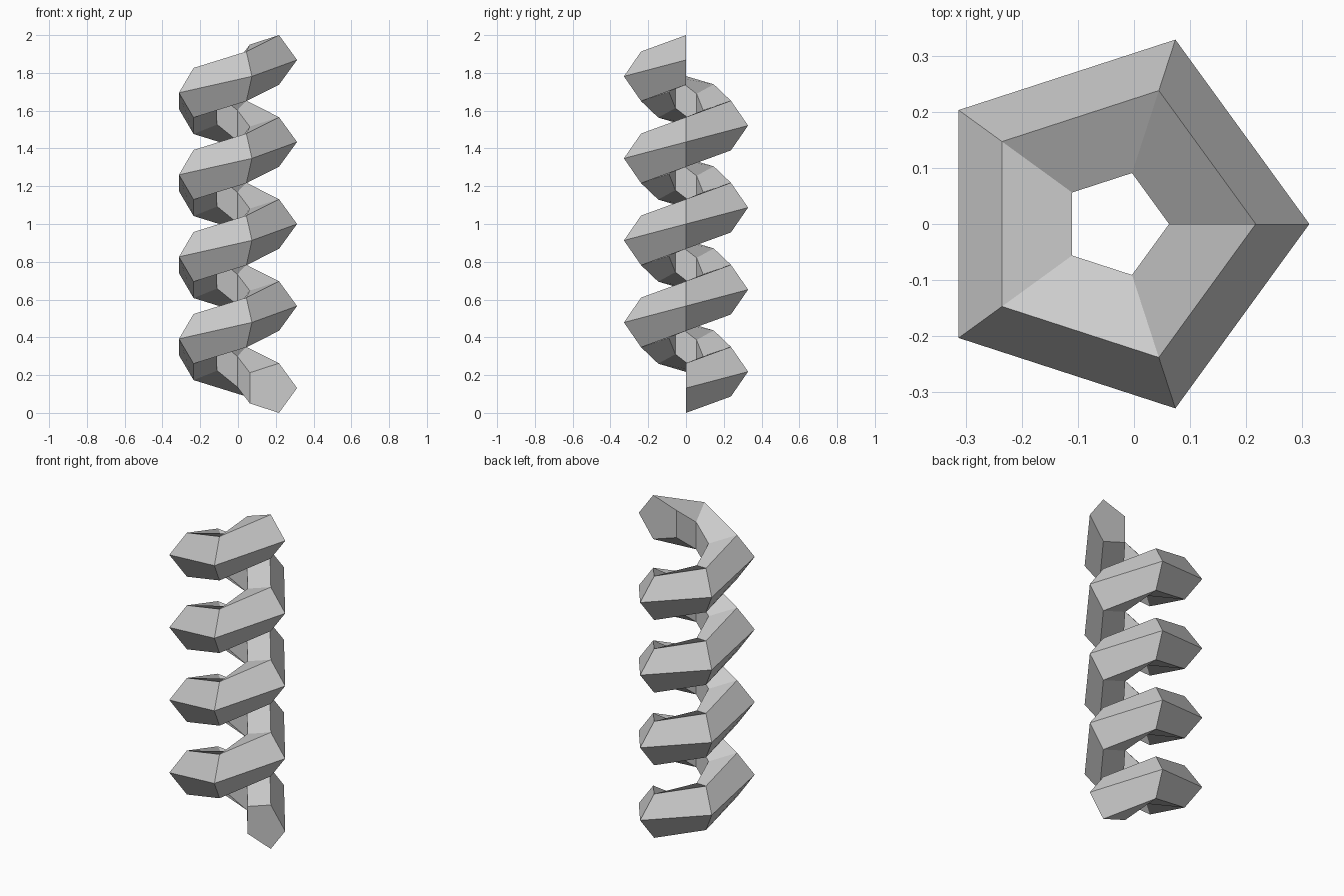
import bpy, bmesh
from math import sin, cos, tau

if "Cube" in bpy.data.objects:
    bpy.data.objects.remove(bpy.data.objects["Cube"])

SIDES, STEPS, TURNS = 5, 5, 4
TUBE_R = 0.1382           # radius of the pentagonal section
COIL_R = 0.2073           # radius of the coil centre line
AXIS_X = -0.033           # coil axis, so the bounds centre on x = 0
HALF_H = TUBE_R * sin(tau / 5)
RISE = 2 - 2 * HALF_H

bm = bmesh.new()
rings = []
count = STEPS * TURNS
# pentagonal section swept up a five-sided helix
for i in range(count + 1):
    a = tau * i / STEPS
    z = HALF_H + RISE * i / count
    ring = []
    for k in range(SIDES):
        t = tau * k / SIDES
        r = COIL_R + TUBE_R * cos(t)
        ring.append(bm.verts.new((AXIS_X + r * cos(a), r * sin(a), z + TUBE_R * sin(t))))
    rings.append(ring)

for lower, upper in zip(rings, rings[1:]):
    for k in range(SIDES):
        n = (k + 1) % SIDES
        bm.faces.new((lower[k], lower[n], upper[n], upper[k]))

# end caps
bm.faces.new(rings[0])
bm.faces.new(rings[-1])
bmesh.ops.recalc_face_normals(bm, faces=bm.faces[:])

mesh = bpy.data.meshes.new("coil_spring")
bm.to_mesh(mesh)
bm.free()
bpy.context.collection.objects.link(bpy.data.objects.new("coil_spring", mesh))
